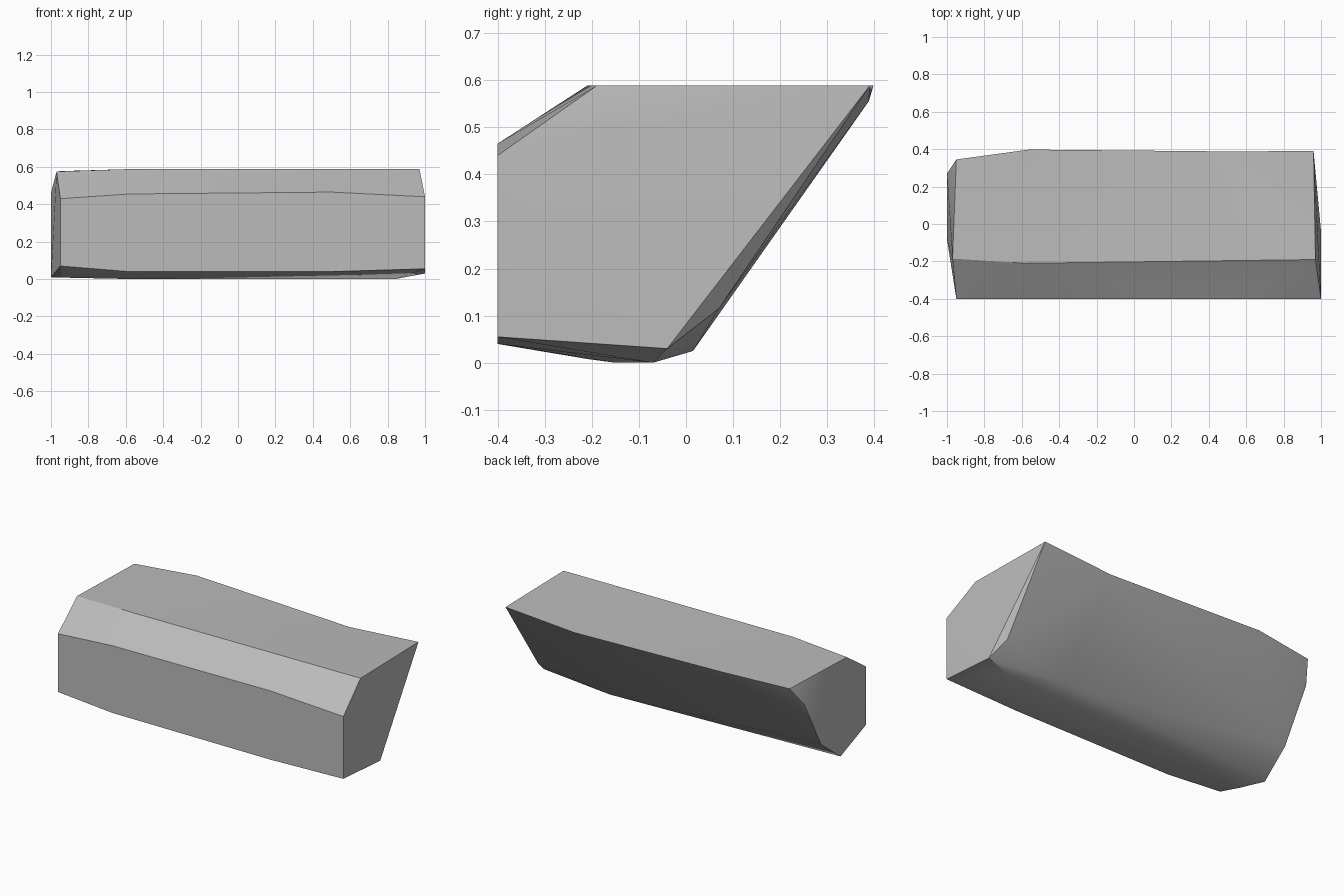
import bpy, bmesh
from mathutils import Vector

cube = bpy.data.objects.get("Cube")
if cube:
    bpy.data.objects.remove(cube)

# Single grey stone colour
stone = bpy.data.materials.new("stone_grey")
stone.use_nodes = True
grey = (0.5, 0.5, 0.5, 1)
stone.diffuse_color = grey
stone.node_tree.nodes["Principled BSDF"].inputs["Base Color"].default_value = grey

# Faceted outline, grouped by edge and running along the block
front_low = [(-.95, -.4, .07), (-.58, -.4, .04), (.5, -.4, .04), (1, -.4, .055)]
front_high = [(-.95, -.4, .43), (-.58, -.4, .455), (.5, -.4, .465), (1, -.4, .44)]
top_front = [(-.97, -.185, .575), (-.58, -.21, .588), (.97, -.19, .588)]
top_back = [(-.95, .345, .577), (-.56, .398, .588), (.96, .39, .588)]
left_end = [(-1, .27, .46), (-.993, .10, .15), (-1, -.08, .01), (-.94, -.21, .008)]
right_end = [(.96, .07, .115), (1, -.04, .03)]
underside = [(-.56, -.15, 0), (.84, -.07, 0), (.51, .015, .025)]

bm = bmesh.new()
for edge in (front_low, front_high, top_front, top_back, left_end, right_end, underside):
    for point in edge:
        bm.verts.new(point)
chip = bm.verts.new((.49, .405, .592))

# Wrap the outline, then press in the chipped back rim
hull = bmesh.ops.convex_hull(bm, input=bm.verts)
spare = {v for v in hull["geom_interior"] + hull["geom_unused"]
         if isinstance(v, bmesh.types.BMVert)}
bmesh.ops.delete(bm, geom=list(spare), context="VERTS")
chip.co = Vector((.49, .388, .555))
bmesh.ops.recalc_face_normals(bm, faces=bm.faces)

mesh = bpy.data.meshes.new("stone_block")
bm.to_mesh(mesh)
bm.free()
mesh.materials.append(stone)
block = bpy.data.objects.new("stone_block", mesh)
bpy.context.collection.objects.link(block)

# Soft broad faces, crisp ridges
bpy.ops.object.select_all(action="DESELECT")
block.select_set(True)
bpy.context.view_layer.objects.active = block
bpy.ops.object.shade_smooth_by_angle(angle=0.45)
